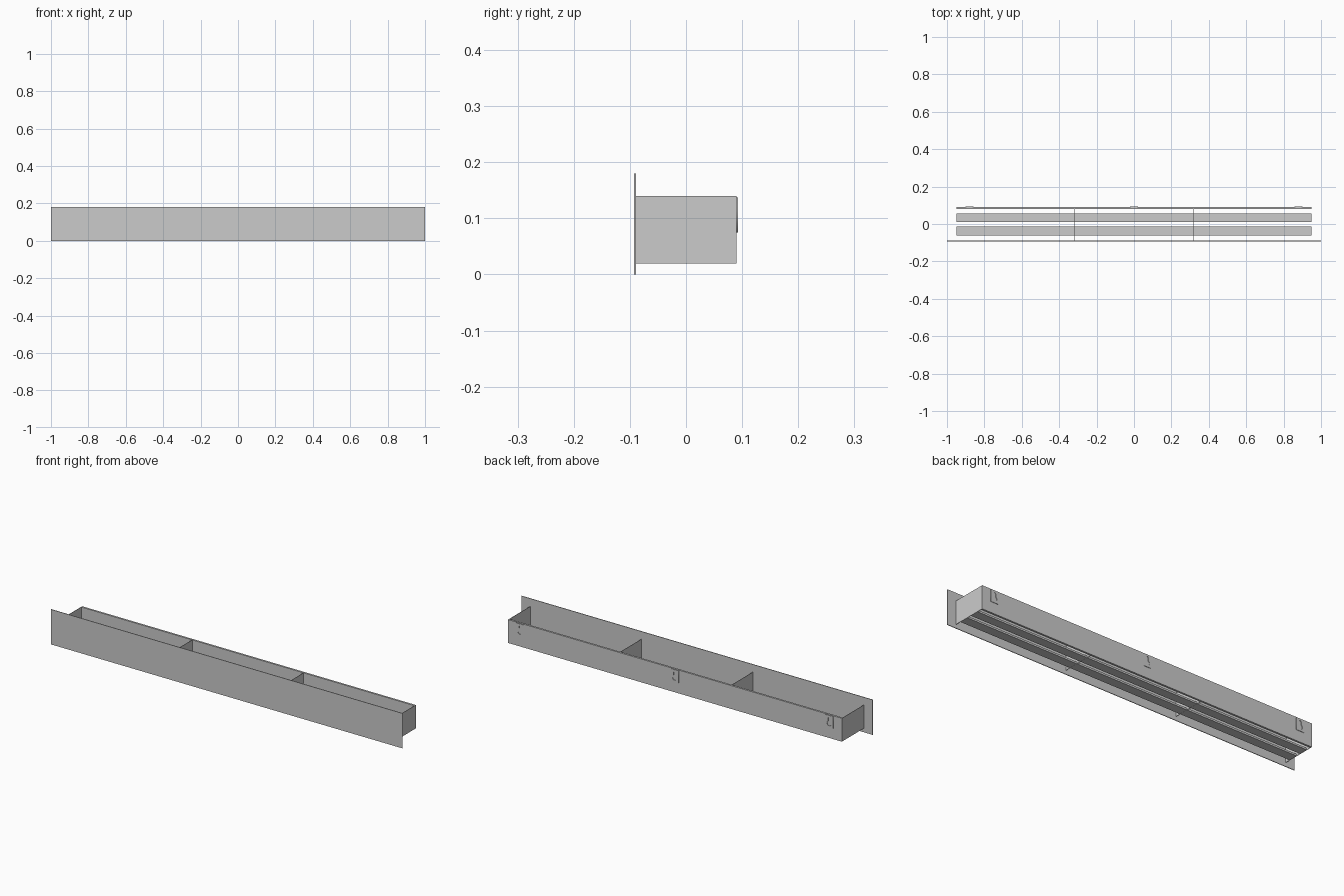
import bpy
from math import cos, sin, pi, radians

if "Cube" in bpy.data.objects:
    bpy.data.objects.remove(bpy.data.objects["Cube"])


def box(name, x, y, z):
    """Axis-aligned box from (min, max) ranges."""
    spans = (x, y, z)
    bpy.ops.mesh.primitive_cube_add(size=1, location=[(a + b) / 2 for a, b in spans])
    ob = bpy.context.object
    ob.name = name
    ob.scale = [b - a for a, b in spans]
    bpy.ops.object.transform_apply(location=False, rotation=False, scale=True)
    return ob


def arc(cx, cy, r, start, end, n):
    return [(cx + r * cos(radians(start + (end - start) * i / n)),
             cy + r * sin(radians(start + (end - start) * i / n))) for i in range(n + 1)]


def hanger(name, x):
    """Thin plate with a keyhole slot, standing against the back board."""
    w, h = 0.022, 0.031
    plate = [(-w, -h), (w, -h), (w, h), (-w, h)]
    keyhole = arc(0, 0.016, 0.006, 0, 180, 8) + arc(0, -0.010, 0.013, 120, 420, 14)
    curve = bpy.data.curves.new(name, 'CURVE')
    curve.dimensions = '2D'
    curve.fill_mode = 'BOTH'
    curve.extrude = 0.0013
    for outline in (plate, keyhole):
        spline = curve.splines.new('POLY')
        spline.points.add(len(outline) - 1)
        for point, (px, py) in zip(spline.points, outline):
            point.co = (px, py, 0, 1)
        spline.use_cyclic_u = True
    ob = bpy.data.objects.new(name, curve)
    ob.location = (x, 0.0912, 0.106)
    ob.rotation_euler = (pi / 2, 0, 0)
    bpy.context.collection.objects.link(ob)
    bpy.ops.object.select_all(action='DESELECT')
    ob.select_set(True)
    bpy.context.view_layer.objects.active = ob
    bpy.ops.object.convert(target='MESH')


# Wide front face board and back board
box("front_panel", (-1, 1), (-0.0925, -0.089), (0, 0.18))
box("back_panel", (-0.95, 0.95), (0.08, 0.09), (0.02, 0.14))

# End walls and inner dividers
T = 0.001
for label, x in (("left_end", -0.949), ("left_divider", -0.317),
                 ("right_divider", 0.317), ("right_end", 0.949)):
    box(label, (x - T, x + T), (-0.089, 0.09 if "end" in label else 0.08), (0.02, 0.14))

# Bottom slats with open gaps between them
for label, y in (("front_slat", (-0.062, -0.014)), ("rear_slat", (0.010, 0.056))):
    box(label, (-0.948, 0.948), y, (0.0205, 0.03))

# Wall hangers on the back
for label, x in (("left", -0.88), ("centre", 0), ("right", 0.88)):
    hanger(label + "_hanger", x)
